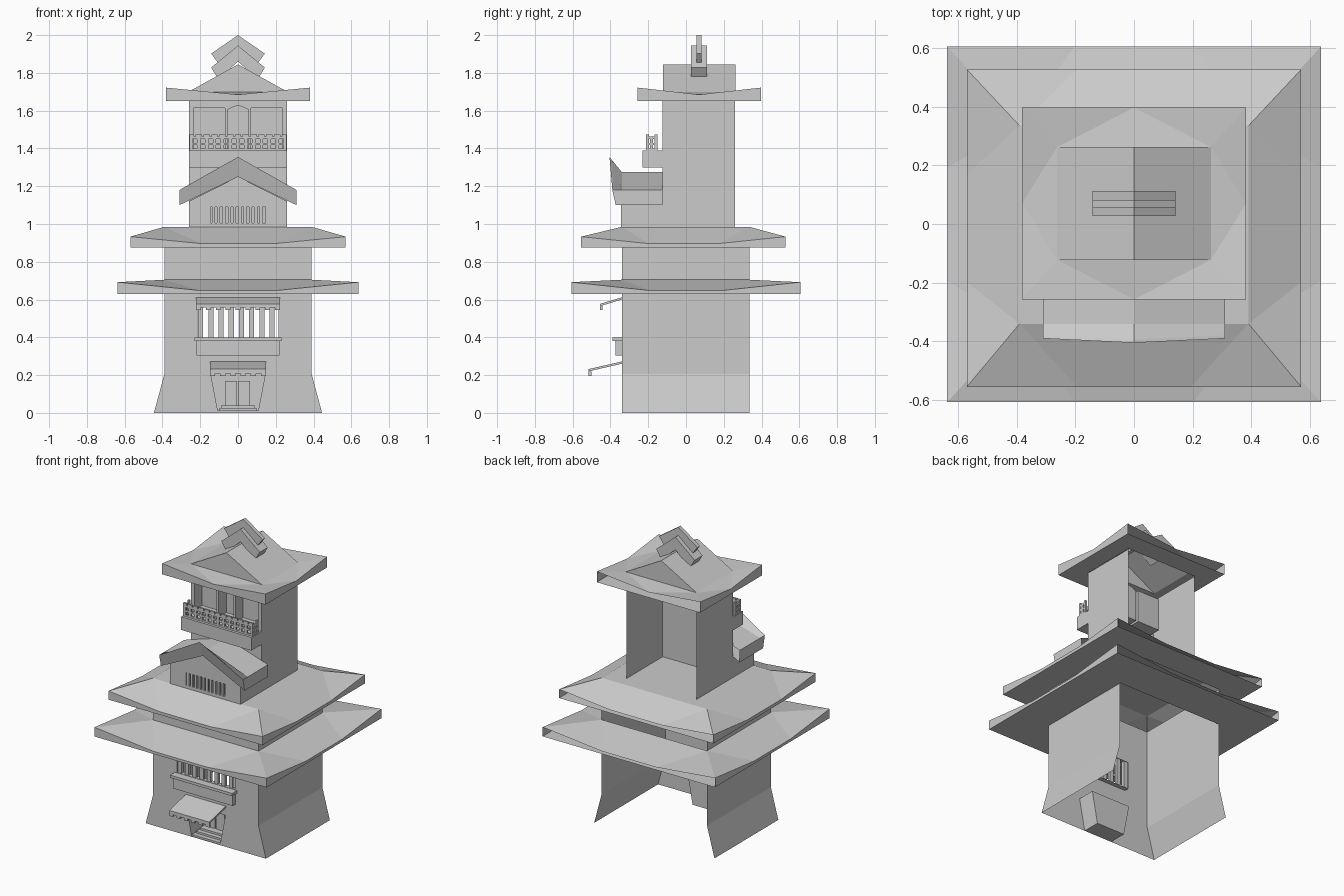
import bpy, bmesh

if "Cube" in bpy.data.objects:
    bpy.data.objects.remove(bpy.data.objects["Cube"])


def finish(name, bm):
    bmesh.ops.remove_doubles(bm, verts=bm.verts, dist=1e-5)
    bmesh.ops.recalc_face_normals(bm, faces=bm.faces)
    me = bpy.data.meshes.new(name)
    bm.to_mesh(me)
    bm.free()
    ob = bpy.data.objects.new(name, me)
    bpy.context.collection.objects.link(ob)
    return ob


def faces(name, polys):
    bm = bmesh.new()
    for p in polys:
        bm.faces.new([bm.verts.new(c) for c in p])
    return finish(name, bm)


def boxes(name, items):
    """Several boxes (x0, x1, y0, y1, z0, z1) in one object."""
    bm = bmesh.new()
    for x0, x1, y0, y1, z0, z1 in items:
        vs = bmesh.ops.create_cube(bm, size=1)["verts"]
        for v in vs:
            v.co = (x1 if v.co.x > 0 else x0, y1 if v.co.y > 0 else y0, z1 if v.co.z > 0 else z0)
    bmesh.ops.recalc_face_normals(bm, faces=bm.faces)
    me = bpy.data.meshes.new(name)
    bm.to_mesh(me)
    bm.free()
    bpy.context.collection.objects.link(bpy.data.objects.new(name, me))


def rect(x0, x1, z0, z1):
    return [(x0, z0), (x1, z0), (x1, z1), (x0, z1)]


def wall(name, y, outline, holes=()):
    """Flat front wall in the xz plane with holes."""
    bm = bmesh.new()
    for loop in [outline, *holes]:
        vs = [bm.verts.new((x, y, z)) for x, z in loop]
        for a, b in zip(vs, vs[1:] + vs[:1]):
            bm.edges.new((a, b))
    bmesh.ops.triangle_fill(bm, edges=bm.edges[:], use_beauty=True)
    bmesh.ops.dissolve_limit(bm, angle_limit=0.01, verts=bm.verts[:], edges=bm.edges[:])
    return finish(name, bm)


def recess(name, loop, y0, y1, back=True):
    """Pocket behind a hole in a wall."""
    polys = [[(a[0], y0, a[1]), (b[0], y0, b[1]), (b[0], y1, b[1]), (a[0], y1, a[1])]
             for a, b in zip(loop, loop[1:] + loop[:1])]
    if back:
        polys.append([(x, y1, z) for x, z in loop])
    faces(name, polys)


def prism(name, pts, axis, lo, hi):
    """Closed profile swept along x (pts are y,z) or y (pts are x,z)."""
    at = (lambda p, t: (t, p[0], p[1])) if axis == "x" else (lambda p, t: (p[0], t, p[1]))
    polys = [[at(p, lo) for p in pts], [at(p, hi) for p in pts]]
    for a, b in zip(pts, pts[1:] + pts[:1]):
        polys.append([at(a, lo), at(b, lo), at(b, hi), at(a, hi)])
    return faces(name, polys)


def eave_roof(name, outer, inner, zb, zcorner, zmid, ztop, mids, plate=False):
    """Hipped skirt roof with upturned corners, hollow and open at the back rim."""
    def corners(r):
        x, y0, y1 = r
        return [(-x, y0), (x, y0), (x, y1), (-x, y1)]
    o, n = corners(outer), corners(inner)
    polys = []
    for i in range(4):
        a, b, c, d = o[i], o[(i + 1) % 4], n[i], n[(i + 1) % 4]
        rim = [(a[0] + (b[0] - a[0]) * t, a[1] + (b[1] - a[1]) * t, zcorner if t in (0, 1) else zmid)
               for t in [0, *mids, 1]]
        c3, d3 = (*c, ztop), (*d, ztop)
        polys += [[c3, rim[0], rim[1]], [d3, rim[-2], rim[-1]]]
        polys.append([c3, rim[1], rim[2], d3] if len(mids) == 2 else [c3, rim[1], d3])
        polys.append([(*a, zb), (*b, zb), (*d, zb), (*c, zb)])
        if i != 2:
            polys += [[(p[0], p[1], zb), (q[0], q[1], zb), q, p] for p, q in zip(rim, rim[1:])]
    if plate:
        polys.append([(*p, ztop) for p in n])
    faces(name, polys)


def awning(name, hw, y0, y1, z_front, z_back, z_low, count):
    """Sloped canopy with a toothed valance."""
    t = 0.012
    prism(name, [(y1, z_back), (y0, z_front), (y0, z_front - t), (y1, z_back - t)], "x", -hw, hw)
    w = 2 * hw / (2 * count - 1)
    teeth = [(-hw + 2 * i * w, -hw + (2 * i + 1) * w, y0, y0 + 0.014, z_low, z_front - t) for i in range(count)]
    boxes(name + "_valance", teeth + [(-hw, hw, y0, y0 + 0.014, z_low + 0.014, z_front - t)])


# Lower storey: flared shell, open at the back
F = -0.34
door = [(-0.105, 0), (-0.145, 0.21), (0.145, 0.21), (0.105, 0)]
win = rect(-0.215, 0.215, 0.40, 0.585)
wall("lower_front_wall", F, [(-0.445, 0), *door, (0.445, 0), (0.39, 0.205), (0.39, 0.875), (-0.39, 0.875), (-0.39, 0.205)], [win])
for s, side in ((-1, "left"), (1, "right")):
    faces(f"lower_{side}_wall", [
        [(s * xa, F, za), (s * xa, 0.335, za), (s * xb, 0.335, zb), (s * xb, F, zb)]
        for xa, za, xb, zb in ((0.445, 0, 0.39, 0.205), (0.39, 0.205, 0.39, 0.875))])

# Entrance: alcove, steps, double door, canopy
recess("entrance_alcove", door, F, F + 0.12)
boxes("entrance_steps", [(-0.105 + 0.008 * i, 0.105 - 0.008 * i, F + 0.005 + 0.03 * i, F + 0.12, 0.013 * i, 0.013 * (i + 1)) for i in range(3)])
boxes("double_door", [(-0.07, -0.006, F + 0.105, F + 0.12, 0.04, 0.17), (0.0, 0.064, F + 0.105, F + 0.12, 0.04, 0.17)])
awning("entrance_awning", 0.148, -0.515, F, 0.232, 0.272, 0.195, 6)

# Barred window with sill box and canopy
recess("window_reveal", win, F, F + 0.03, back=False)
boxes("window_bars", [(-0.2 + 0.054 * i - 0.011, -0.2 + 0.054 * i + 0.016, F + 0.005, F + 0.025, 0.40, 0.585) for i in range(8)])
boxes("window_sill", [(-0.22, 0.22, -0.372, F, 0.305, 0.38), (-0.23, 0.23, -0.39, F, 0.38, 0.398)])
awning("window_awning", 0.222, -0.455, F, 0.577, 0.612, 0.545, 9)

# Two wide eaves roofs
eave_roof("lower_roof", (0.637, -0.607, 0.605), (0.39, F, 0.335), 0.63, 0.692, 0.648, 0.705, (0.34, 0.66))
eave_roof("middle_roof", (0.57, -0.555, 0.527), (0.39, F, 0.335), 0.875, 0.933, 0.896, 0.985, (0.33, 0.67), plate=True)

# Dormer: body, slatted window, upswept gable roof
D = -0.345
slot = rect(-0.145, 0.145, 1.005, 1.09)
wall("dormer_front_wall", D, [(-0.26, 0.985), (0.26, 0.985), (0.26, 1.12), (0, 1.25), (-0.26, 1.12)], [slot])
recess("dormer_window_recess", slot, D, D + 0.03)
boxes("dormer_slats", [(-0.138 + 0.028 * i, -0.122 + 0.028 * i, D, D + 0.015, 1.005, 1.09) for i in range(10)])
for s, side in ((-1, "left"), (1, "right")):
    faces(f"dormer_{side}_wall", [[(s * 0.26, D, 0.985), (s * 0.26, -0.125, 0.985), (s * 0.26, -0.125, 1.12), (s * 0.26, D, 1.12)]])


def section(ye, yr, ridge, under_y):
    return [(-0.31, ye, 1.18), (0, yr, ridge), (0.31, ye, 1.18), (0.31, under_y, 1.1), (0, under_y, 1.25), (-0.31, under_y, 1.1)]


secs = [section(-0.39, -0.405, 1.355, -0.372), section(-0.38, -0.393, 1.34, -0.34),
        section(-0.34, -0.34, 1.275, -0.33), section(-0.125, -0.125, 1.275, -0.125)]
gable = []
for A, B in zip(secs, secs[1:]):
    gable += [[A[i], A[(i + 1) % 6], B[(i + 1) % 6], B[i]] for i in range(6)]
f = secs[0]
gable += [[f[0], f[1], f[4], f[5]], [f[1], f[2], f[3], f[4]]]
faces("dormer_roof", gable)

# Upper tower: open at the back, three recessed openings
T = -0.125
opens = [rect(-0.235, -0.07, 1.40, 1.615),
         [(-0.055, 1.40), (0.055, 1.40), (0.055, 1.605), (0.03, 1.618), (0, 1.628), (-0.03, 1.618), (-0.055, 1.605)],
         rect(0.07, 0.235, 1.40, 1.615)]
wall("tower_front_wall", T, rect(-0.26, 0.26, 0.985, 1.65), opens)
for name, loop in zip(("left", "middle", "right"), opens):
    recess(f"tower_opening_{name}", loop, T, T + 0.08)
for s, side in ((-1, "left"), (1, "right")):
    faces(f"tower_{side}_wall", [[(s * 0.26, T, 0.985), (s * 0.26, 0.26, 0.985), (s * 0.26, 0.26, 1.65), (s * 0.26, T, 1.65)]])

# Balcony with pierced, notched railing
boxes("balcony", [(-0.26, 0.26, -0.23, T, 1.3, 1.388)])
X, Y0, Y1 = 0.258, -0.213, -0.15
rows = [(1.388, 1.399), (1.418, 1.43), (1.449, 1.463)]
rail = [(-X, X, Y0, Y0 + 0.012, a, b) for a, b in rows]
for i in range(13):
    x = -X + i * (2 * X - 0.018) / 12
    rail.append((x, x + 0.018, Y0, Y0 + 0.012, 1.388, 1.463))
    rail.append((x - (0.008 if i else 0), x + (0.026 if i < 12 else 0.018), Y0, Y0 + 0.012, 1.463, 1.475))
for x in (-X, X - 0.012):
    rail += [(x, x + 0.012, Y0, Y1, a, b) for a, b in rows]
    for y in (Y0, -0.19, Y1 - 0.016):
        rail.append((x, x + 0.012, y, y + 0.016, 1.388, 1.475 if y != -0.19 else 1.463))
boxes("balcony_railing", rail)

# Top roof: skirt eaves plus gable
eave_roof("top_roof", (0.382, -0.257, 0.397), (0.262, -0.122, 0.262), 1.65, 1.722, 1.685, 1.70, (0.5,))
y0, y1 = -0.122, 0.262
faces("top_gable", [
    [(-0.262, y0, 1.70), (0, y0, 1.845), (0, y1, 1.845), (-0.262, y1, 1.70)],
    [(0.262, y0, 1.70), (0, y0, 1.845), (0, y1, 1.845), (0.262, y1, 1.70)],
    [(-0.262, y0, 1.70), (0.262, y0, 1.70), (0, y0, 1.845)],
    [(-0.262, y1, 1.70), (0.262, y1, 1.70), (0, y1, 1.845)]])


# Ridge ornament: two stacked chevrons
def chevron(name, top, end, low, inner, ya, yb):
    prism(name, [(0, top), (0.142, end), (0.105, low), (0, inner), (-0.105, low), (-0.142, end)], "y", ya, yb)


chevron("ridge_chevron_lower", 1.945, 1.828, 1.768, 1.86, 0.027, 0.112)
chevron("ridge_chevron_upper", 2.0, 1.902, 1.852, 1.935, 0.056, 0.082)
